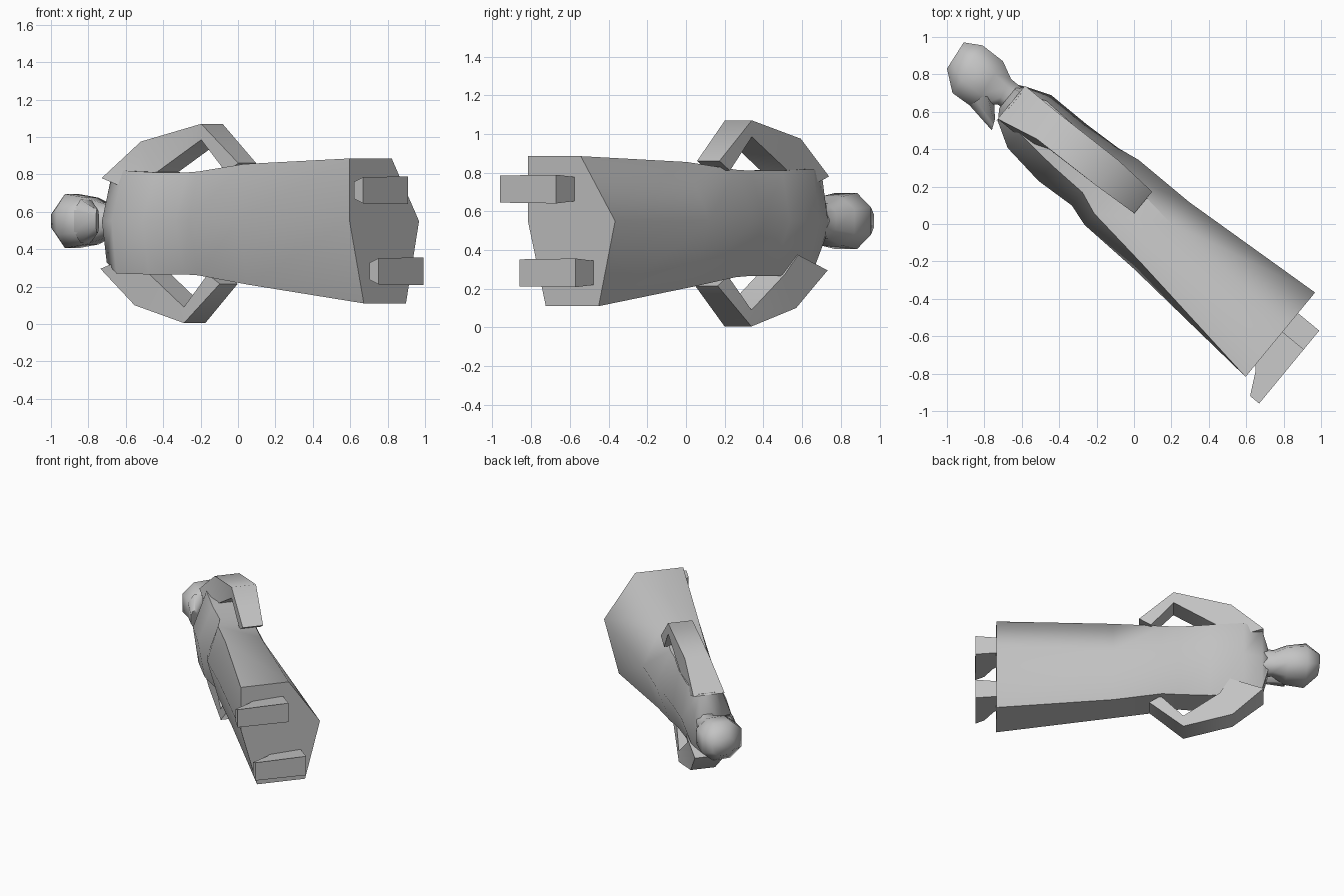
import bpy, bmesh, math
from mathutils import Matrix, Vector

old = bpy.data.objects.get("Cube")
if old:
    bpy.data.objects.remove(old, do_unlink=True)

grey = bpy.data.materials.new("plain grey")
grey.use_nodes = True
COLOUR = (0.55, 0.55, 0.55, 1)
grey.diffuse_color = COLOUR
grey.node_tree.nodes["Principled BSDF"].inputs["Base Color"].default_value = COLOUR

# Body frame: u runs from head to feet, v from chest to back, z across
TURN = Matrix.Rotation(math.radians(-39.5), 3, 'Z')
MID = 0.55


def loft(name, rings, angle=60):
    """Skin a list of equal-length rings and cap both ends."""
    bm = bmesh.new()
    rows = [[bm.verts.new(TURN @ Vector(p)) for p in ring] for ring in rings]
    n = len(rows[0])
    for a, b in zip(rows, rows[1:]):
        for i in range(n):
            j = (i + 1) % n
            bm.faces.new((a[i], a[j], b[j], b[i]))
    bm.faces.new(rows[0])
    bm.faces.new(rows[-1])
    bmesh.ops.recalc_face_normals(bm, faces=bm.faces)
    mesh = bpy.data.meshes.new(name)
    bm.to_mesh(mesh)
    bm.free()
    mesh.materials.append(grey)
    ob = bpy.data.objects.new(name, mesh)
    bpy.context.collection.objects.link(ob)
    bpy.ops.object.select_all(action='DESELECT')
    ob.select_set(True)
    bpy.context.view_layer.objects.active = ob
    bpy.ops.object.shade_smooth_by_angle(angle=math.radians(angle))
    return ob


def robe_ring(u, front, back, low, high, a, b, twist):
    """Six-sided slice: ridge at chest and back, flat flanks."""
    return [(u, front, MID), (u, front + a - twist, high),
            (u, back - b - twist, high), (u, back, MID),
            (u, back - b + twist, low), (u, front + a + twist, low)]


def oval_ring(uf, vf, ub, vb, half):
    """Eight-sided slice from a front point to a back point."""
    shape = [(0, .5), (.28, 1), (.72, 1), (1, .5)]
    shape += [(t, -w) for t, w in reversed(shape)]
    return [(uf + (ub - uf) * t, vf + (vb - vf) * t, MID + w * half)
            for t, w in shape]


# Robe from collar to hem
loft("robe", [robe_ring(*r) for r in (
    (-.95, .02, .18, .46, .65, .03, .03, 0),
    (-.91, -.04, .20, .33, .79, .06, .06, -.02),
    (-.78, -.116, .25, .27, .82, .07, .07, -.03),
    (-.54, -.147, .25, .265, .81, .08, .08, -.03),
    (-.32, -.135, .26, .265, .81, .08, .10, -.01),
    (-.20, -.172, .28, .26, .815, .08, .11, 0),
    (.15, -.185, .278, .21, .855, .07, .13, .02),
    (.98, -.251, .333, .11, .885, .06, .17, .06))])

# Head, neck and pointed beard
loft("head", [oval_ring(*r) for r in (
    (-1.30, .005, -1.32, .17, .07),
    (-1.194, -.077, -1.232, .222, .145),
    (-1.058, -.068, -1.094, .226, .125),
    (-.97, .03, -1.0, .18, .09),
    (-.88, .03, -.90, .18, .10))])
loft("beard", [oval_ring(*r) for r in (
    (-1.08, -.07, -1.04, .08, .115),
    (-.905, -.097, -.93, -.04, .06))])


# Bent arms with the hands resting on the hips
def arm(name, flip, shifts):
    sections = [(-.92, .78, -.68, .70, -.03, .20),
                (-.69, .975, -.60, .80, .02, .20),
                (-.28, 1.07, -.28, .985, .03, .21),
                (-.035, .86, -.12, .81, .045, .195)]
    rings = []
    for (uo, zo, ui, zi, front, back), (du, dv) in zip(sections, shifts):
        ring = [(uo, front, zo), (uo, back, zo), (ui, back, zi), (ui, front, zi)]
        rings.append([(u + du, v + dv, 1.075 - z if flip else z)
                      for u, v, z in ring])
    loft(name, rings, 70)


arm("left_arm", False, [(0, 0)] * 4)
arm("right_arm", True, [(0, -.01), (-.01, -.04), (-.07, -.06), (-.07, -.07)])


# Shoes: side profile skinned across the foot, wider at the sole
def shoe(name, z, shift):
    profile = [(1.127, -.315, .07), (1.127, .06, .074), (.95, .06, .06),
               (.95, -.14, .05), (1.0, -.19, .05), (1.064, -.315, .045)]
    loft(name, [[(u, v + shift, z + side * h) for u, v, h in profile]
                for side in (-1, 1)], 50)


shoe("left_shoe", .715, 0)
shoe("right_shoe", .282, .13)
